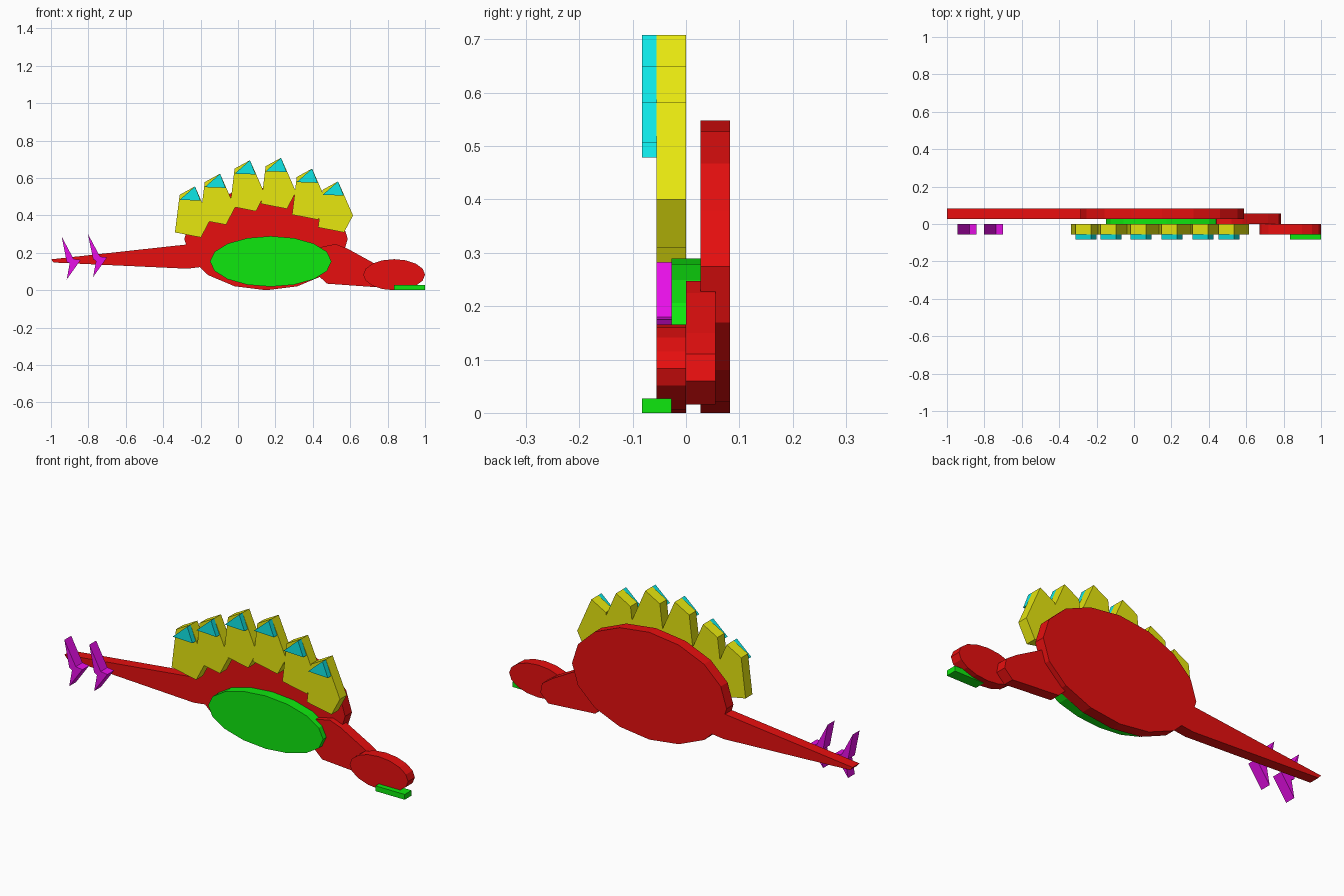
import bpy, bmesh, math

if "Cube" in bpy.data.objects:
    bpy.data.objects.remove(bpy.data.objects["Cube"])


def colour(name, rgb):
    m = bpy.data.materials.new(name)
    m.diffuse_color = (*rgb, 1)
    m.use_nodes = True
    m.node_tree.nodes["Principled BSDF"].inputs["Base Color"].default_value = m.diffuse_color
    return m


HI, LO = 0.85, 0.005
RED = colour("red", (HI, LO, LO))
GREEN = colour("green", (LO, HI, LO))
YELLOW = colour("yellow", (HI, HI, LO))
CYAN = colour("cyan", (LO, HI, HI))
MAGENTA = colour("magenta", (HI, LO, HI))


def slab(name, profile, y0, y1, mat):
    """Extrude an (x, z) outline from y0 to y1."""
    bm = bmesh.new()
    face = bm.faces.new([bm.verts.new((x, y0, z)) for x, z in profile])
    new = bmesh.ops.extrude_face_region(bm, geom=[face])["geom"]
    bmesh.ops.translate(bm, vec=(0, y1 - y0, 0),
                        verts=[v for v in new if isinstance(v, bmesh.types.BMVert)])
    bmesh.ops.recalc_face_normals(bm, faces=bm.faces)
    mesh = bpy.data.meshes.new(name)
    bm.to_mesh(mesh)
    bm.free()
    mesh.materials.append(mat)
    ob = bpy.data.objects.new(name, mesh)
    bpy.context.collection.objects.link(ob)
    return ob


def ellipse(cx, cz, rx, rz, n=16):
    return [(cx + rx * math.cos(2 * math.pi * i / n),
             cz + rz * math.sin(2 * math.pi * i / n)) for i in range(n)]


def moved(profile, x, z):
    return [(px + x, pz + z) for px, pz in profile]


# Body, belly and head discs
slab("body", ellipse(0.15, 0.274, 0.437, 0.274), 0.027, 0.082, RED)
slab("belly", ellipse(0.175, 0.154, 0.325, 0.135), -0.027, 0.027, GREEN)
slab("head", ellipse(0.835, 0.083, 0.165, 0.083), -0.055, 0.0, RED)

# Lower jaw
slab("jaw", [(0.835, 0), (1, 0), (1, 0.027), (0.835, 0.027)], -0.082, -0.027, GREEN)

# Tapered tail and neck
slab("tail", [(-1, 0.165), (-0.985, 0.148), (-0.27, 0.115), (-0.19, 0.125),
              (-0.18, 0.2), (-0.26, 0.246)], 0.027, 0.082, RED)
slab("neck", [(0.42, 0.088), (0.475, 0.035), (0.74, 0.016), (0.785, 0.06),
              (0.775, 0.11), (0.717, 0.15), (0.58, 0.225), (0.52, 0.247),
              (0.44, 0.23)], 0.0, 0.055, RED)

# Back plates with coloured tips, all one shape placed along an arch
PLATE = [(0, 0), (-0.082, -0.045), (-0.107, -0.246), (0.032, -0.273), (0.08, -0.182)]
TIP = [(0, 0), (-0.082, -0.072), (0.03, -0.076)]
ARCH = [(-0.23, 0.555), (-0.096, 0.623), (0.064, 0.695),
        (0.23, 0.708), (0.396, 0.65), (0.535, 0.582)]
for i, (x, z) in enumerate(ARCH, 1):
    slab(f"back_plate_{i}", moved(PLATE, x, z), -0.055, 0.0, YELLOW)
    slab(f"plate_tip_{i}", moved(TIP, x, z), -0.082, -0.055, CYAN)

# Double-ended tail spikes
SPIKE = [(0, 0), (0.027, -0.134), (0.043, -0.144), (0.027, -0.23),
         (0.102, -0.125), (0.064, -0.12)]
for i, (x, z) in enumerate([(-0.943, 0.287), (-0.802, 0.3)], 1):
    slab(f"tail_spike_{i}", moved(SPIKE, x, z), -0.055, 0.0, MAGENTA)
